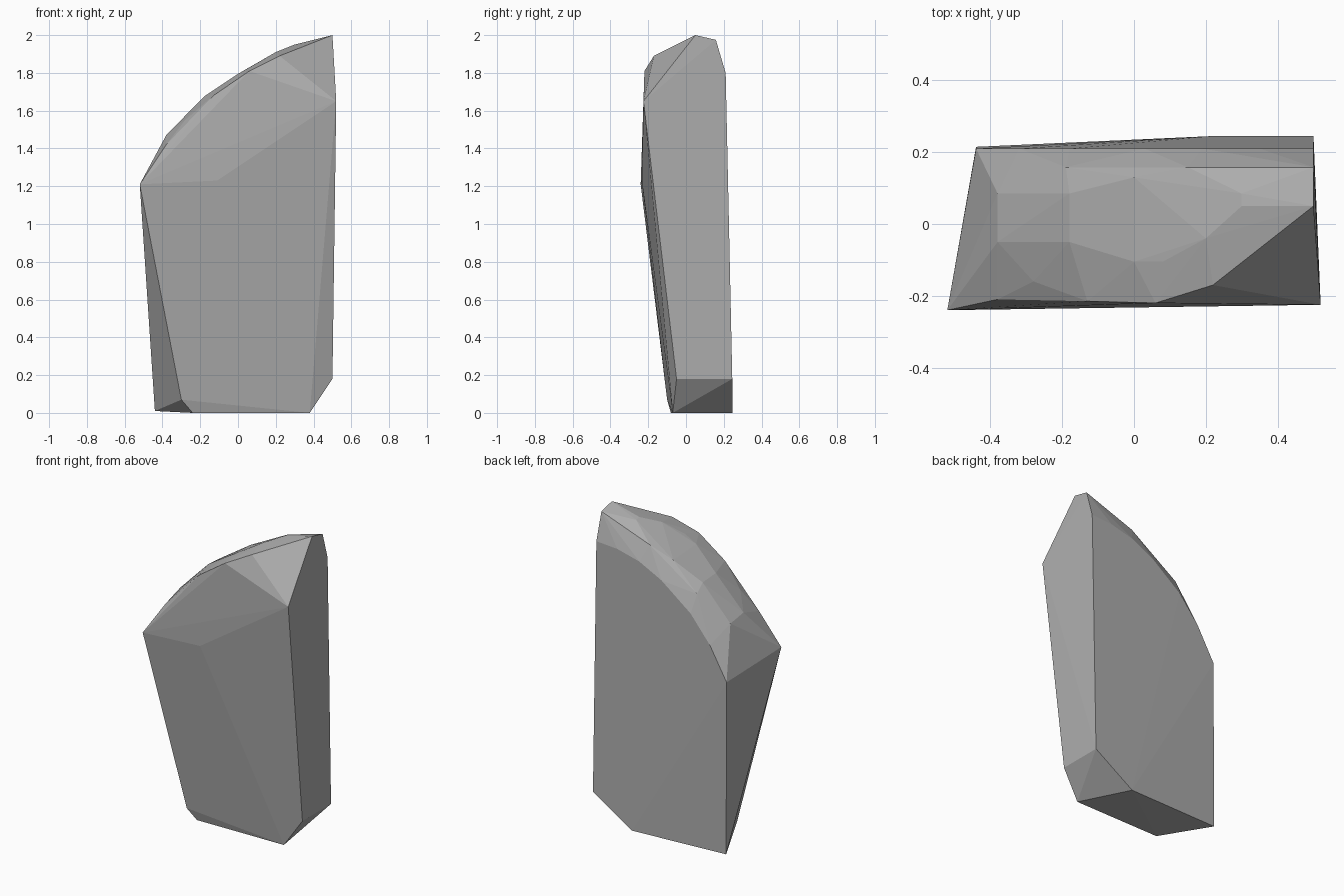
import bpy
import bmesh
from math import radians

default_cube = bpy.data.objects.get("Cube")
if default_cube:
    bpy.data.objects.remove(default_cube, do_unlink=True)


def flat_material(name, colour):
    """Plain matte material with matching viewport and render colour."""
    material = bpy.data.materials.new(name)
    material.use_nodes = True
    material.diffuse_color = colour
    shader = material.node_tree.nodes["Principled BSDF"]
    shader.inputs["Base Color"].default_value = colour
    shader.inputs["Roughness"].default_value = 0.9
    return material


def arc_at_depth(y, profile):
    """Place an (x, z) profile at one depth."""
    return [(x, y, z) for x, z in profile]


def hull_object(name, points, material):
    """Wrap chipped-stone corner points in a faceted convex skin."""
    mesh_builder = bmesh.new()
    for point in points:
        mesh_builder.verts.new(point)
    hull = bmesh.ops.convex_hull(mesh_builder, input=mesh_builder.verts[:])
    leftovers = set(hull["geom_interior"]) | set(hull["geom_unused"])
    buried = [item for item in leftovers if isinstance(item, bmesh.types.BMVert)]
    bmesh.ops.delete(mesh_builder, geom=buried, context="VERTS")

    # Merge nearly coplanar triangles into broad flat facets
    bmesh.ops.dissolve_limit(mesh_builder, angle_limit=radians(0.8),
                             verts=mesh_builder.verts[:],
                             edges=mesh_builder.edges[:])
    bmesh.ops.recalc_face_normals(mesh_builder, faces=mesh_builder.faces[:])
    mesh = bpy.data.meshes.new(name)
    mesh_builder.to_mesh(mesh)
    mesh_builder.free()
    mesh.materials.append(material)
    stone = bpy.data.objects.new(name, mesh)
    bpy.context.collection.objects.link(stone)
    return stone


# Chipped foot
foot = [
    (-.44, .215, .01), (-.3, -.1, .07), (-.24, -.08, 0), (.38, -.07, 0),
    (.22, .245, 0), (.5, .245, .18), (.5, -.05, .18),
]

# Front shoulders and the broken front rim
front = [
    (-.52, -.24, 1.21), (-.11, -.234, 1.23), (.52, -.225, 1.65),
    (-.38, -.21, 1.42), (-.13, -.215, 1.68), (.06, -.22, 1.81),
    (.22, -.17, 1.89),
]

# Curved rim of the flat back, and the bevel ridge above it
back_rim = arc_at_depth(.21, [
    (.5, 1.8), (.35, 1.79), (.19, 1.75), (.03, 1.67),
    (-.18, 1.51), (-.32, 1.34), (-.44, 1.13),
])
ridge = arc_at_depth(.158, [(.5, 1.975), (.15, 1.85), (-.19, 1.62)])

# Worn facets across the sloping crown
crown = [
    (.5, .05, 2), (.3, .05, 1.95), (.3, .085, 1.945), (.2, -.04, 1.91),
    (.08, -.105, 1.84), (0, -.105, 1.795), (0, .13, 1.78),
    (-.18, -.05, 1.675), (-.18, .085, 1.665), (-.28, -.16, 1.55),
    (-.28, .13, 1.52), (-.38, -.05, 1.47), (-.38, .085, 1.45),
]

stone_grey = flat_material("stone grey", (.42, .42, .42, 1))
hull_object("standing_stone", foot + front + back_rim + ridge + crown, stone_grey)
